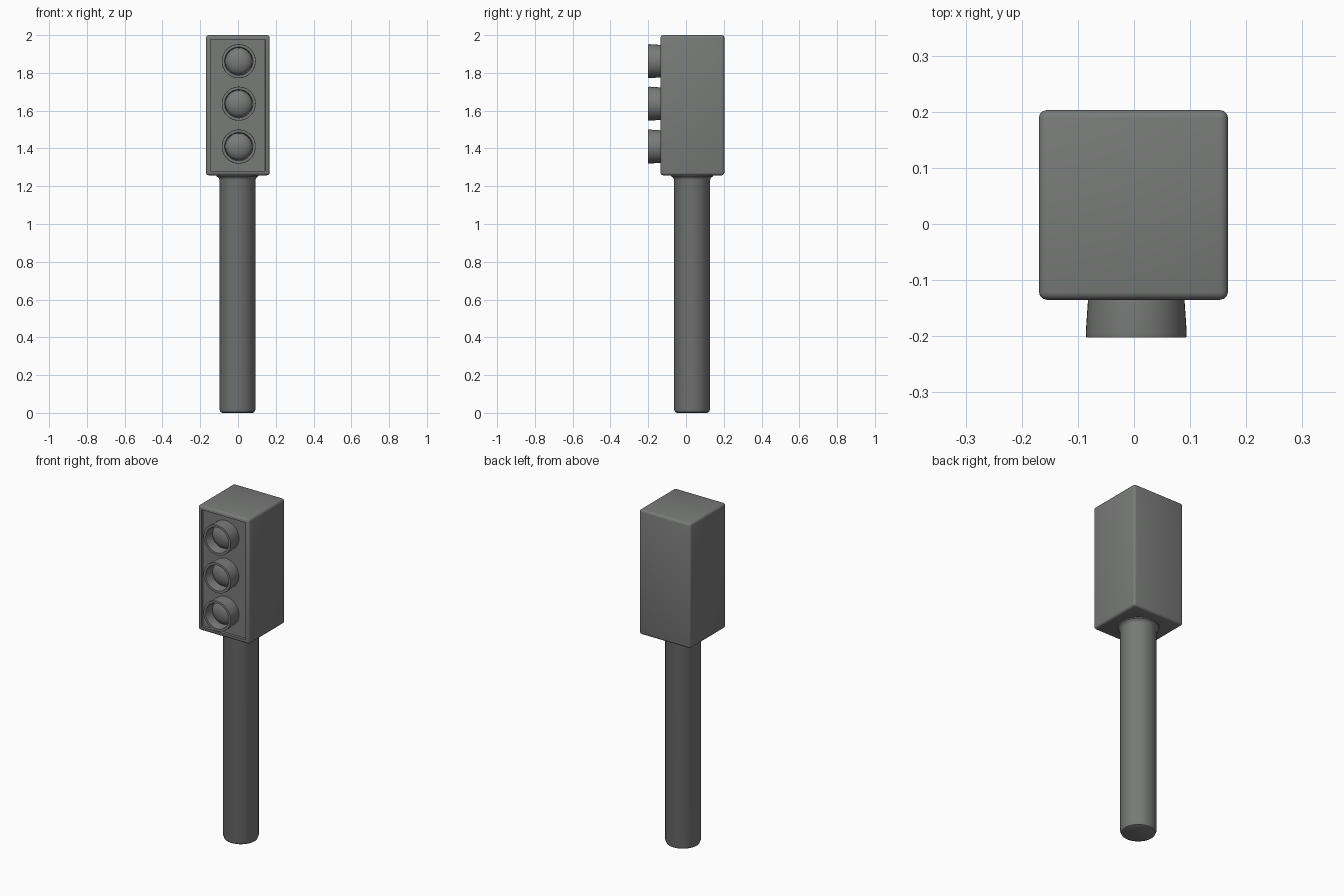
import bpy, bmesh, math
from mathutils import Matrix

if "Cube" in bpy.data.objects:
    bpy.data.objects.remove(bpy.data.objects["Cube"])

grey = bpy.data.materials.new("dark grey")
grey.diffuse_color = (0.19, 0.197, 0.19, 1)
grey.use_nodes = True
grey.node_tree.nodes["Principled BSDF"].inputs["Base Color"].default_value = grey.diffuse_color


def finish(name, bm, angle=35):
    bmesh.ops.recalc_face_normals(bm, faces=bm.faces)
    me = bpy.data.meshes.new(name)
    bm.to_mesh(me)
    bm.free()
    me.materials.append(grey)
    ob = bpy.data.objects.new(name, me)
    bpy.context.collection.objects.link(ob)
    bpy.ops.object.select_all(action='DESELECT')
    ob.select_set(True)
    bpy.context.view_layer.objects.active = ob
    bpy.ops.object.shade_smooth_by_angle(angle=math.radians(angle))
    return ob


def lathe(name, profile, matrix, steps=48):
    """Spin (radius, height) points round z, then place the result."""
    bm = bmesh.new()
    vs = [bm.verts.new((r, 0, h)) for r, h in profile]
    es = [bm.edges.new(p) for p in zip(vs, vs[1:])]
    bmesh.ops.spin(bm, geom=vs + es, cent=(0, 0, 0), axis=(0, 0, 1),
                   angle=2 * math.pi, steps=steps)
    bmesh.ops.remove_doubles(bm, verts=bm.verts, dist=1e-5)
    bmesh.ops.transform(bm, matrix=matrix, verts=bm.verts)
    return finish(name, bm)


# Housing: rounded box with a shallow recessed front panel
bm = bmesh.new()
bmesh.ops.create_cube(bm, size=1, matrix=Matrix.Translation((-0.001, 0.034, 1.629))
                      @ Matrix.Diagonal((0.337, 0.338, 0.742, 1)))
bmesh.ops.bevel(bm, geom=bm.edges[:], offset=0.014, segments=3, profile=0.5,
                affect='EDGES')
bm.normal_update()
front = max((f for f in bm.faces if f.normal.y < -0.99), key=lambda f: f.calc_area())
bmesh.ops.inset_region(bm, faces=[front], thickness=0.013)
bmesh.ops.inset_region(bm, faces=[front], thickness=0.001, depth=-0.015)
finish("housing", bm)

# Pole with rounded foot and flared collar under the housing
lathe("pole", [(0, 0), (0.08, 0), (0.090, 0.005), (0.096, 0.02), (0.096, 1.235),
               (0.100, 1.245), (0.110, 1.252), (0.112, 1.265), (0, 1.265)],
      Matrix.Translation((-0.003, 0.032, 0)))

# Three lamps: hood ring and a domed lens set inside it
for label, z in (("bottom", 1.41), ("middle", 1.637), ("top", 1.862)):
    place = Matrix.Translation((0.004, -0.11, z)) @ Matrix.Rotation(math.pi / 2, 4, 'X')
    lathe(label + "_hood", [(0.086, 0), (0.086, 0.025), (0.090, 0.084), (0.089, 0.092),
                            (0.075, 0.092), (0.072, 0.086), (0.070, 0.02)], place)
    dome = [(0.072 * math.cos(a), 0.025 + 0.04 * math.sin(a))
            for a in (i * math.pi / 16 for i in range(9))]
    lathe(label + "_lens", dome, place)
